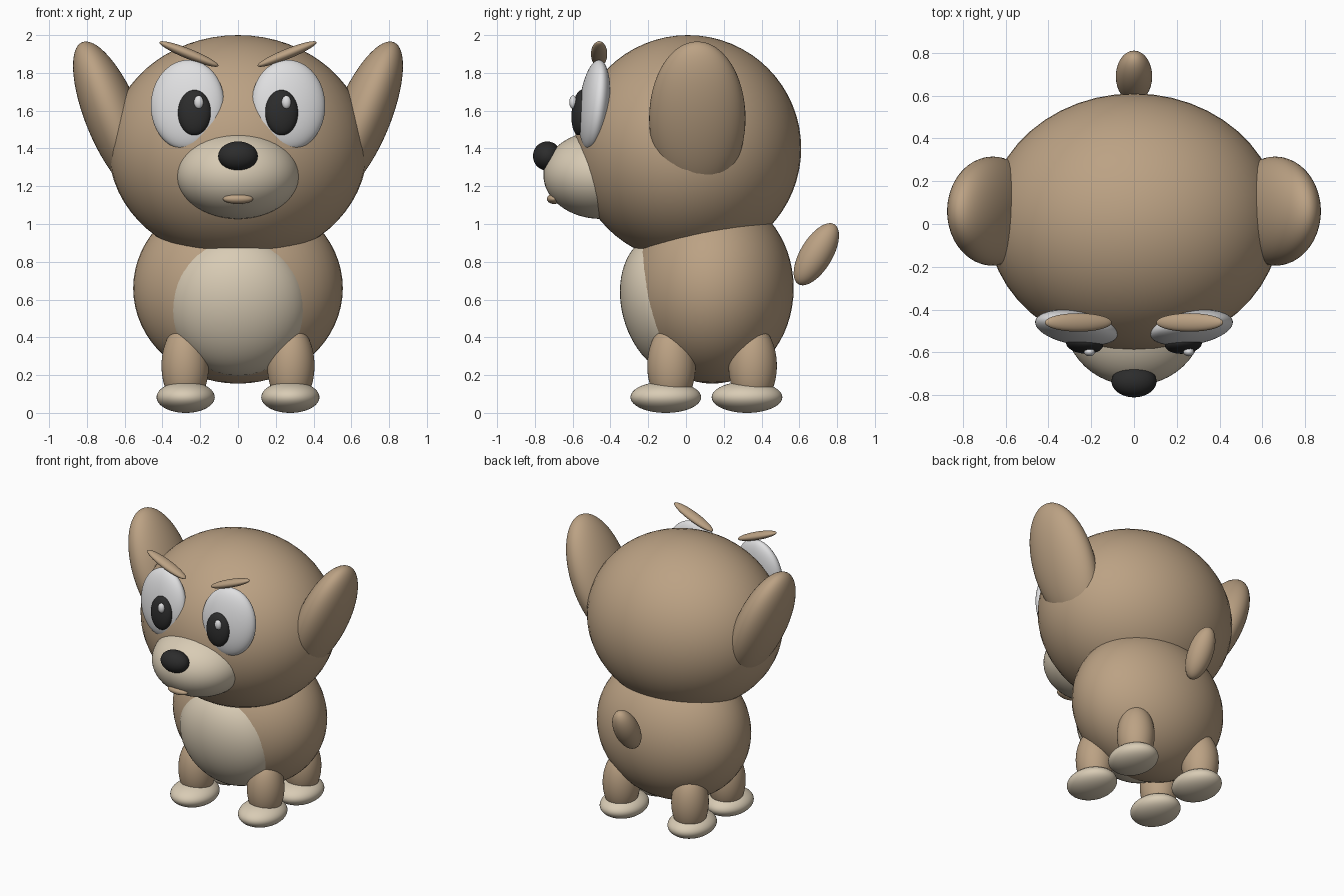
import bpy
from math import radians

cube = bpy.data.objects.get("Cube")
if cube:
    bpy.data.objects.remove(cube, do_unlink=True)


def material(name, color):
    mat = bpy.data.materials.new(name)
    mat.use_nodes = True
    mat.diffuse_color = (*color, 1)
    mat.node_tree.nodes["Principled BSDF"].inputs["Base Color"].default_value = (*color, 1)
    return mat


TAN = material("tan fur", (0.50, 0.36, 0.23))
CREAM = material("cream fur", (0.69, 0.60, 0.46))
WHITE = material("eye white", (0.74, 0.74, 0.75))
BLACK = material("black", (0.025, 0.025, 0.025))


def blob(name, mat, center, radii, tilt=(0, 0, 0)):
    """Smooth ellipsoid with a tilt in degrees."""
    bpy.ops.mesh.primitive_uv_sphere_add(
        segments=48, ring_count=32, location=center,
        rotation=[radians(a) for a in tilt])
    obj = bpy.context.object
    obj.name = name
    obj.scale = radii
    obj.data.materials.append(mat)
    bpy.ops.object.transform_apply(location=False, rotation=False, scale=True)
    bpy.ops.object.shade_smooth()
    return obj


def pair(name, mat, center, radii, tilt=(0, 0, 0)):
    """Left blob and its mirror image on the right."""
    x, y, z = center
    for side, s in (("left", 1), ("right", -1)):
        blob(f"{side}_{name}", mat, (s * x, y, z), radii,
             (tilt[0], s * tilt[1], s * tilt[2]))


# Head and torso
blob("head", TAN, (0, 0.01, 1.40), (0.685, 0.60, 0.60))
blob("body", TAN, (0, 0.14, 0.66), (0.555, 0.43, 0.505))
blob("belly", CREAM, (0, -0.08, 0.57), (0.376, 0.26, 0.38), (15, 0, 0))
blob("tail", TAN, (0, 0.69, 0.84), (0.085, 0.085, 0.185), (-31, 0, 0))
pair("ear", TAN, (0.66, 0.06, 1.56), (0.146, 0.255, 0.435), (0, 22.3, 0))

# Muzzle
blob("muzzle", CREAM, (0, -0.45, 1.26), (0.325, 0.305, 0.233))
blob("nose", BLACK, (0, -0.735, 1.36), (0.105, 0.075, 0.077))
blob("mouth", TAN, (0, -0.70, 1.133), (0.08, 0.036, 0.027))

# Eyes and brows
pair("eye", WHITE, (0.267, -0.485, 1.63), (0.197, 0.075, 0.24), (-6.5, 0, 9))
pair("pupil", BLACK, (0.231, -0.56, 1.59), (0.087, 0.045, 0.12), (-5, 0, 5))
for side, x in (("left", 0.256), ("right", -0.208)):
    blob(f"{side}_eye_highlight", WHITE, (x, -0.598, 1.645), (0.025, 0.02, 0.035))
pair("brow", TAN, (0.26, -0.46, 1.90), (0.168, 0.043, 0.027), (0, -22, 0))

# Legs and paws
for place, y in (("front", -0.077), ("back", 0.353)):
    pair(f"{place}_leg", TAN, (0.28, y, 0.25), (0.125, 0.128, 0.22))
    pair(f"{place}_paw", CREAM, (0.277, y - 0.03, 0.083), (0.154, 0.187, 0.083))
